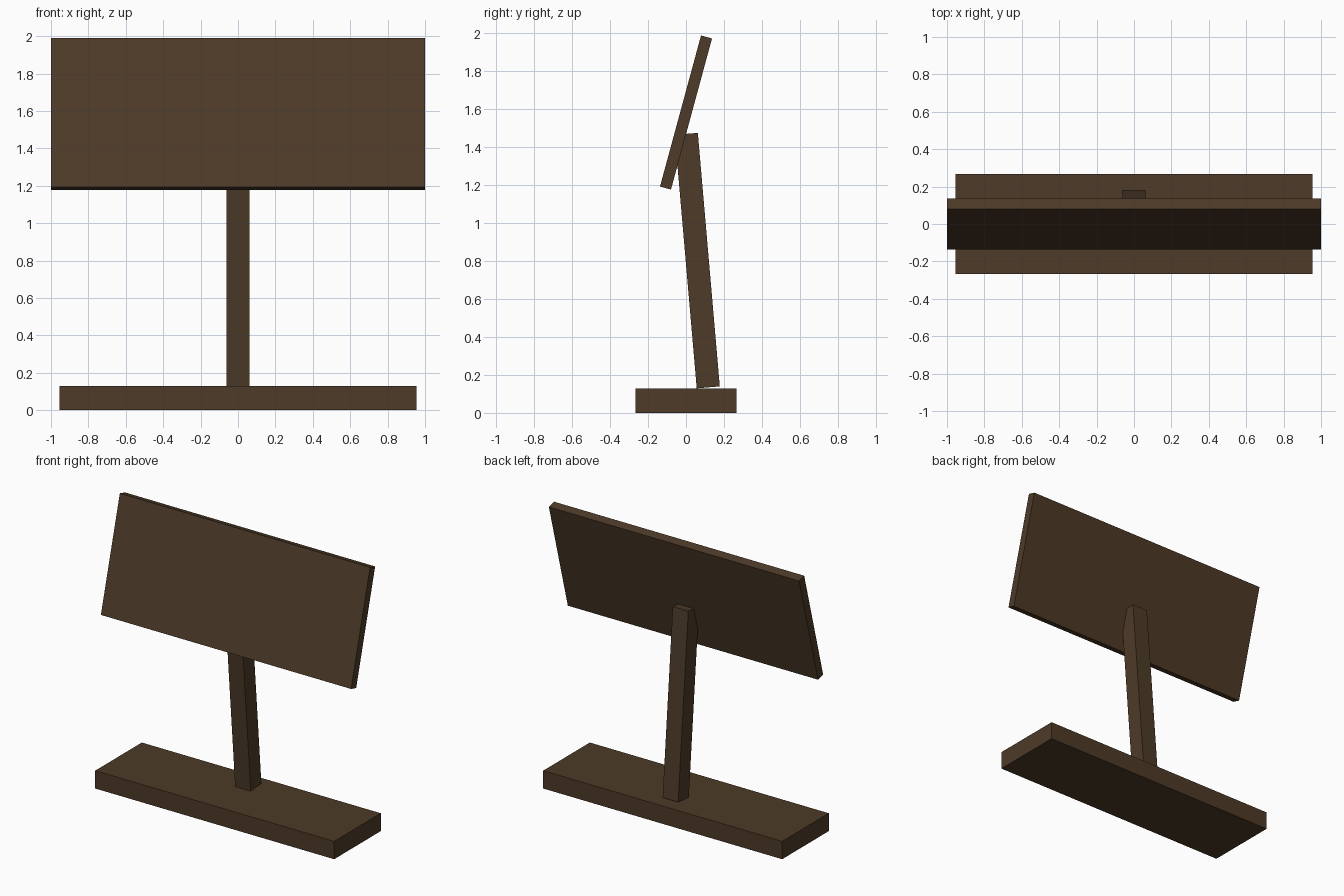
import bpy
import math

if "Cube" in bpy.data.objects:
    bpy.data.objects.remove(bpy.data.objects["Cube"])

# One dark wood colour for everything
wood = bpy.data.materials.new("dark brown wood")
wood.diffuse_color = (0.075, 0.043, 0.021, 1.0)
wood.use_nodes = True
wood.node_tree.nodes["Principled BSDF"].inputs["Base Color"].default_value = wood.diffuse_color


def box(name, size, centre, tilt=0.0):
    """Box of the given size, leaning about the x axis by tilt degrees."""
    bpy.ops.mesh.primitive_cube_add(size=1, location=centre,
                                    rotation=(math.radians(tilt), 0, 0))
    ob = bpy.context.object
    ob.name = name
    ob.scale = size
    ob.data.materials.append(wood)
    return ob


# Flat base slab
box("base", (1.91, 0.532, 0.129), (0, 0, 0.0645))

# Post leaning forward, its top end buried in the sign board
box("post", (0.124, 0.122, 1.341), (0, 0.0595, 0.8025), 4.95)

# Sign board leaning back
box("sign_board", (2.0, 0.06, 0.825), (0, 0, 1.583), -15.2)
